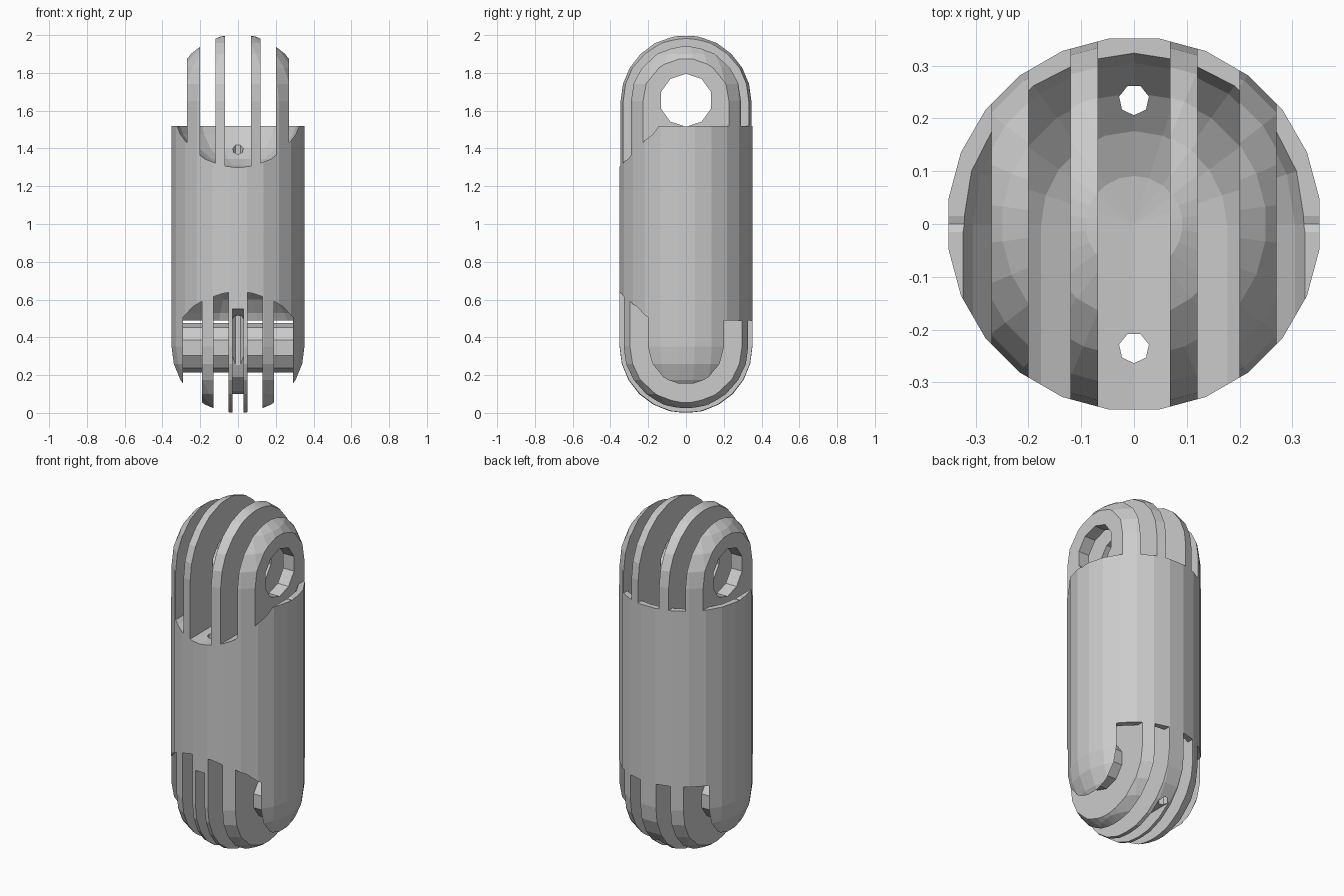
import bpy, bmesh, math
from mathutils import Matrix, Vector

if "Cube" in bpy.data.objects:
    bpy.data.objects.remove(bpy.data.objects["Cube"])

R = 0.355            # capsule radius
TOP, BOT = 1.65, 0.352   # pivot heights


def to_object(bm, name):
    bmesh.ops.recalc_face_normals(bm, faces=bm.faces[:])
    me = bpy.data.meshes.new(name)
    bm.to_mesh(me)
    bm.free()
    ob = bpy.data.objects.new(name, me)
    bpy.context.collection.objects.link(ob)
    return ob


def combine(target, tool, operation='DIFFERENCE'):
    m = target.modifiers.new("bool", 'BOOLEAN')
    m.operation, m.solver, m.object = operation, 'EXACT', tool
    bpy.context.view_layer.objects.active = target
    bpy.ops.object.modifier_apply(modifier=m.name)
    bpy.data.objects.remove(tool, do_unlink=True)


def cylinder(radius, length, sides, loc, axis):
    bm = bmesh.new()
    rot = Matrix.Rotation(math.pi / 2, 4, 'Y') if axis == 'X' else Matrix()
    spin = Matrix.Rotation(math.pi / sides, 4, 'Z')
    bmesh.ops.create_cone(bm, cap_ends=True, segments=sides, radius1=radius, radius2=radius,
                          depth=length, matrix=Matrix.Translation(loc) @ rot @ spin)
    return to_object(bm, "tool")


def box(x0, x1, z0, z1):
    bm = bmesh.new()
    m = Matrix.Translation(((x0 + x1) / 2, 0, (z0 + z1) / 2)) @ Matrix.Diagonal((x1 - x0, 2, z1 - z0, 1))
    bmesh.ops.create_cube(bm, size=1, matrix=m)
    return to_object(bm, "tool")


def swept_ball(x0, x1, z, drop):
    """Ball swept towards the front, trimmed to the slab x0..x1."""
    bm = bmesh.new()
    for shift in (0, 1):
        bmesh.ops.create_uvsphere(bm, u_segments=20, v_segments=12, radius=0.352,
                                  matrix=Matrix.Translation((0, -0.6 * shift, z - drop * shift)))
    hull = bmesh.ops.convex_hull(bm, input=bm.verts[:])
    junk = {g for g in hull['geom_interior'] + hull['geom_unused'] if isinstance(g, bmesh.types.BMVert)}
    bmesh.ops.delete(bm, geom=list(junk), context='VERTS')
    # rebuild from bare points so only the outer shell remains
    pts = [v.co.copy() for v in bm.verts]
    bm.clear()
    for p in pts:
        bm.verts.new(p)
    bmesh.ops.convex_hull(bm, input=bm.verts[:])
    for x, side in ((x0, -1), (x1, 1)):
        bmesh.ops.bisect_plane(bm, geom=bm.verts[:] + bm.edges[:] + bm.faces[:], dist=1e-6,
                               plane_co=(x, 0, 0), plane_no=(side, 0, 0), clear_outer=True)
        bmesh.ops.holes_fill(bm, edges=[e for e in bm.edges if e.is_boundary], sides=0)
    return to_object(bm, "tool")


# Capsule body
bm = bmesh.new()
bmesh.ops.create_uvsphere(bm, u_segments=24, v_segments=12, radius=R,
                          matrix=Matrix.Rotation(math.pi / 24, 4, 'Z'))
equator = [e for e in bm.edges if all(abs(v.co.z) < 1e-4 for v in e.verts)]
split = bmesh.ops.split_edges(bm, edges=equator)
for f in bm.faces:
    f.tag = f.calc_center_median().z > 0
upper = {v for f in bm.faces if f.tag for v in f.verts}
for v in bm.verts:
    v.co.z += TOP if v in upper else BOT
rims = [e for e in bm.edges if e.is_boundary]
bmesh.ops.bridge_loops(bm, edges=rims)
body = to_object(bm, "hinge_link")

# Upper slots, leaving four prongs
for x0, x1 in ((-0.068, 0.068), (0.12, 0.20), (-0.20, -0.12), (0.27, 0.6), (-0.6, -0.27)):
    combine(body, swept_ball(x0, min(x1, 0.6), TOP, 0))
    combine(body, box(x0, x1, 1.52, 2.2))

# Lower slots, leaving fingers and outer cheeks
for x0, x1 in ((0.05, 0.13), (0.19, 0.29), (-0.13, -0.05), (-0.29, -0.19)):
    combine(body, swept_ball(x0, x1, BOT, 0.12))
    combine(body, box(x0, x1, -0.2, 0.49))

# Eye through the prongs
combine(body, cylinder(0.14, 0.8, 10, (0, 0, 1.655), 'X'))

# Hinge pin between the cheeks
combine(body, cylinder(0.132, 0.6, 10, (0, 0, 0.345), 'X'), 'UNION')

# Cord groove around the middle finger
profile = [(-0.5, -0.2), (0.5, -0.2), (0.5, 0.1), (0, 0.1), (-0.09, 0.115), (-0.18, 0.19),
           (-0.23, 0.3), (-0.23, 0.5), (-0.34, 0.55), (-0.5, 0.55)]
bm = bmesh.new()
face = bm.faces.new([bm.verts.new((-0.03, y, z)) for y, z in profile])
ext = bmesh.ops.extrude_face_region(bm, geom=[face])
bmesh.ops.translate(bm, vec=Vector((0.06, 0, 0)),
                    verts=[g for g in ext['geom'] if isinstance(g, bmesh.types.BMVert)])
combine(body, to_object(bm, "tool"))

# Cord holes running the full length
for y in (-0.235, 0.235):
    combine(body, cylinder(0.029, 2.6, 7, (0, y, 1), 'Z'))
